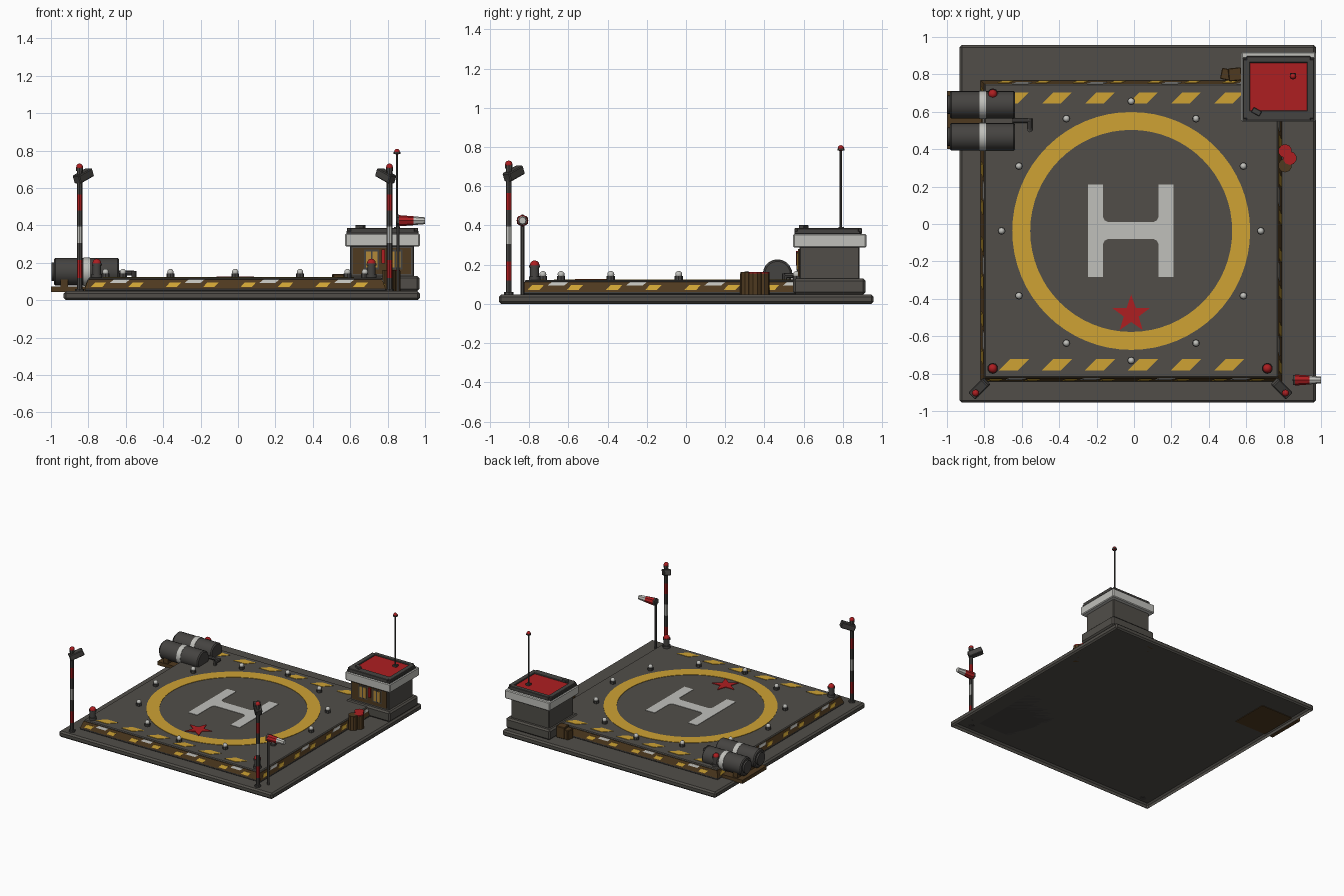
import bpy, bmesh, math
from mathutils import Matrix, Vector

if "Cube" in bpy.data.objects:
    bpy.data.objects.remove(bpy.data.objects["Cube"])

def mat(name, r, g, b):
    m = bpy.data.materials.new(name)
    m.diffuse_color = (r, g, b, 1)
    m.use_nodes = True
    m.node_tree.nodes["Principled BSDF"].inputs["Base Color"].default_value = m.diffuse_color
    return m

CONCRETE = mat("concrete grey", .082, .076, .066)
METAL = mat("dark metal", .060, .057, .053)
YELLOW = mat("marking yellow", .62, .365, .034)
WHITE = mat("marking white", .53, .53, .50)
RED = mat("signal red", .42, .013, .015)
BROWN = mat("rusty brown", .078, .042, .014)
AMBER = mat("window amber", .45, .25, .04)

def make(name, bm, m, bevel=0, smooth=False):
    bmesh.ops.recalc_face_normals(bm, faces=bm.faces)
    me = bpy.data.meshes.new(name)
    bm.to_mesh(me)
    bm.free()
    o = bpy.data.objects.new(name, me)
    bpy.context.collection.objects.link(o)
    me.materials.append(m)
    if bevel:
        b = o.modifiers.new("bevel", 'BEVEL')
        b.width, b.segments = bevel, 1
    if smooth:
        bpy.context.view_layer.objects.active = o
        o.select_set(True)
        bpy.ops.object.shade_smooth_by_angle(angle=math.radians(40))
        o.select_set(False)
    return o

def box(name, x0, x1, y0, y1, z0, z1, m, bevel=0, rot=None, open_below=False):
    bm = bmesh.new()
    c = Vector(((x0 + x1) / 2, (y0 + y1) / 2, (z0 + z1) / 2))
    M = Matrix.Translation(c) @ (rot or Matrix()) @ Matrix.Diagonal((x1 - x0, y1 - y0, z1 - z0, 1))
    bmesh.ops.create_cube(bm, size=1, matrix=M)
    if open_below:
        bmesh.ops.bevel(bm, geom=bm.edges[:], offset=bevel, segments=1, affect='EDGES')
        bm.normal_update()
        bmesh.ops.delete(bm, geom=[f for f in bm.faces if f.normal.z < -.9], context='FACES')
        bevel = 0
    return make(name, bm, m, bevel)

def rod(name, a, b, r1, m, r2=None, n=12, bevel=0, smooth=True):
    a, b = Vector(a), Vector(b)
    bm = bmesh.new()
    M = Matrix.Translation((a + b) / 2) @ (b - a).to_track_quat('Z', 'Y').to_matrix().to_4x4()
    bmesh.ops.create_cone(bm, cap_ends=True, segments=n, radius1=r1,
                          radius2=r1 if r2 is None else r2, depth=(b - a).length, matrix=M)
    return make(name, bm, m, bevel, smooth)

def dome(name, c, r, m):
    bm = bmesh.new()
    bmesh.ops.create_uvsphere(bm, u_segments=10, v_segments=6, radius=r, matrix=Matrix.Translation(c))
    return make(name, bm, m, smooth=True)

def slab(name, pts, d, m):
    # flat outline of 3D points pushed along d
    bm = bmesh.new()
    f = bm.faces.new([bm.verts.new(p) for p in pts])
    e = bmesh.ops.extrude_face_region(bm, geom=[f])
    bmesh.ops.translate(bm, verts=[v for v in e['geom'] if isinstance(v, bmesh.types.BMVert)], vec=d)
    return make(name, bm, m)

def plate(name, pts, z, m, t=.004):
    return slab(name, [(x, y, z) for x, y in pts], (0, 0, t), m)

CX, CY, TOP = -.015, -.037, .122

# open-bottomed ground slab and raised pad with sloping sides
box("base_slab", -.932, .972, -.955, .957, 0, .048, CONCRETE, .012, open_below=True)
box("pad_footing", CX - .805, CX + .805, CY - .805, CY + .805, .048, .065, METAL, .004)
rod("pad_skirt", (CX, CY, .06), (CX, CY, .112), .805 * 2 ** .5, BROWN, .786 * 2 ** .5, 4, smooth=False
    ).data.transform(Matrix.Translation((CX, CY, 0)) @ Matrix.Rotation(math.pi / 4, 4, 'Z') @ Matrix.Translation((-CX, -CY, 0)))
box("pad_deck", CX - .785, CX + .785, CY - .785, CY + .785, .108, TOP, CONCRETE, .006)

# slanted warning stripes around the skirt
for side in range(4):
    R = Matrix.Translation((CX, CY, 0)) @ Matrix.Rotation(side * math.pi / 2, 4, 'Z')
    for m, n, pitch, u0, w, zl, zh in ((YELLOW, 8, .2, -.77, .06, .072, .096), (WHITE, 4, .4, -.67, .085, .093, .111)):
        for i in range(n):
            u = u0 + i * pitch
            y = lambda z: -.808 + (z - .06) * .365
            slab("skirt_stripe", [R @ Vector(p) for p in (
                (u, y(zl), zl), (u + w, y(zl), zl), (u + w + .022, y(zh), zh), (u + .022, y(zh), zh))],
                R.to_3x3() @ Vector((0, .006, 0)), m)

# painted ring
bm = bmesh.new()
N, loops = 64, []
for r, z in ((.54, TOP), (.54, TOP + .003), (.636, TOP + .003), (.636, TOP)):
    loops.append([bm.verts.new((CX + r * math.cos(a), CY + r * math.sin(a), z))
                  for a in (2 * math.pi * i / N for i in range(N))])
for k in range(3):
    for i in range(N):
        j = (i + 1) % N
        bm.faces.new((loops[k][i], loops[k][j], loops[k + 1][j], loops[k + 1][i]))
make("landing_ring", bm, YELLOW)

# landing marking with small gussets, and star
def flat(name, x0, x1, y0, y1, m):
    plate(name, [(x0, y0), (x1, y0), (x1, y1), (x0, y1)], TOP - .001, m)
flat("marking_left_bar", -.246, -.166, -.283, .212, WHITE)
flat("marking_right_bar", .131, .212, -.283, .212, WHITE)
flat("marking_cross_bar", -.166, .131, -.08, .01, WHITE)
for x, sx in ((-.166, 1), (.131, -1)):
    for y, sy in ((.01, 1), (-.08, -1)):
        plate("marking_gusset", [(x, y), (x + .028 * sx, y), (x + .009 * sx, y + .009 * sy), (x, y + .028 * sy)], TOP - .001, WHITE)
plate("star_marking", [(CX + r * math.cos(a), -.482 + r * math.sin(a)) for r, a in
      (((.105, .042)[i % 2], math.pi / 2 + i * math.pi / 5) for i in range(10))], TOP, RED, .005)

# slanted deck stripes, front and back rows
for y in (-.783, .643):
    for i in range(6):
        x = -.722 + i * .23
        plate("deck_stripe", [(x, y), (x + .1, y), (x + .16, y + .06), (x + .06, y + .06)], TOP - .001, YELLOW)

# ring of small deck lamps
for i in range(12):
    a = i * math.pi / 6
    x, y = CX + .693 * math.cos(a), CY + .693 * math.sin(a)
    rod("deck_lamp_base", (x, y, .12), (x, y, .142), .021, METAL, n=8)
    dome("deck_lamp_dome", (x, y, .15), .018, WHITE)

# corner beacons
for x, y in ((-.755, .695), (-.755, -.772), (.713, -.772), (.713, .695)):
    rod("beacon_base", (x, y, .115), (x, y, .14), .03, METAL, n=10)
    rod("beacon_body", (x, y, .13), (x, y, .195), .023, METAL, n=10)
    rod("beacon_collar", (x, y, .185), (x, y, .197), .028, METAL, n=10)
    dome("beacon_dome", (x, y, .197), .025, RED)

# striped floodlight masts
for x, s in ((-.847, 1), (.81, -1)):
    y = -.904
    zs = (.045, .12, .215, .305, .395, .48, .565, .70)
    for k, m in enumerate((METAL, RED, METAL, WHITE, METAL, RED, METAL)):
        rod("mast_segment", (x, y, zs[k]), (x, y, zs[k + 1]), .015, m, n=8)
    rod("mast_foot", (x, y, .045), (x, y, .06), .024, METAL, n=8)
    rot = Matrix.Rotation(math.pi / 2 - s * math.pi / 4, 4, 'Z') @ Matrix.Rotation(math.radians(-22), 4, 'Y')
    hx, hy = x + .02 * s, y + .025
    box("floodlight_head", hx - .055, hx + .055, hy - .026, hy + .026, .642, .688, METAL, .005, rot)
    rod("mast_lamp_base", (x, y, .69), (x, y, .712), .018, METAL, n=8)
    dome("mast_lamp", (x, y, .712), .019, RED)

# windsock
rod("windsock_pole", (.855, -.834, .045), (.855, -.834, .42), .009, METAL, n=6)
rod("windsock_ring", (.85, -.834, .425), (.862, -.834, .425), .032, METAL, n=6)
rod("windsock_red", (.86, -.834, .425), (.937, -.834, .425), .03, RED, .024, n=8)
rod("windsock_white", (.937, -.834, .425), (1.0, -.834, .425), .024, WHITE, .018, n=8)

# control hut
box("hut_plinth", .575, .97, .547, .915, .048, .13, CONCRETE, .012)
box("hut_walls", .60, .94, .578, .885, .12, .30, CONCRETE, .005)
box("hut_white_band", .573, .972, .547, .92, .287, .357, WHITE, .006)
box("hut_roof", .58, .965, .553, .89, .355, .372, METAL, .004)
box("roof_panel", .62, .925, .608, .862, .37, .378, RED)
for a in ((.582, .62, .565, .88), (.925, .963, .565, .88), (.60, .945, .553, .608), (.60, .945, .862, .897)):
    box("roof_kerb", *a, .356, .386, METAL, .003)
box("hut_front_panel", .615, .925, .572, .58, .14, .28, BROWN)
for x0, x1, z0, m in ((.675, .755, .165, METAL), (.80, .88, .165, METAL), (.685, .745, .175, AMBER), (.81, .87, .175, AMBER)):
    box("hut_window", x0, x1, .57 if m is METAL else .567, .578, z0, .27 if m is METAL else .26, m)
for x in (.715, .84):
    box("window_bar", x - .004, x + .004, .564, .575, .17, .265, METAL)
box("wall_call_box", .767, .787, .56, .578, .195, .27, RED)
box("roof_spotlight", .63, .68, .585, .615, .383, .403, METAL, .003, Matrix.Rotation(-.5, 4, 'Z'))
box("antenna_foot", .835, .865, .777, .807, .37, .392, METAL)
rod("antenna", (.85, .79, .38), (.85, .79, .79), .006, METAL, n=6)
rod("antenna_collar", (.85, .79, .783), (.85, .79, .793), .018, METAL, n=8)
dome("antenna_lamp", (.85, .79, .794), .016, RED)

# fuel tanks on a pallet, with outlet pipe
box("tank_pallet", -1.0, -.64, .40, .71, .044, .073, BROWN)
for y in (.638, .467):
    rod("fuel_tank", (-.985, y, .152), (-.635, y, .152), .073, METAL, n=20, bevel=.008)
    rod("tank_band", (-.826, y, .152), (-.79, y, .152), .0755, WHITE, n=20)
    for x in (-.93, -.70):
        box("tank_cradle", x - .02, x + .02, y - .06, y + .06, .07, .125, BROWN)
    rod("tank_cap", (-.998, y, .152), (-.98, y, .152), .05, METAL, n=16)
rod("outlet_pipe", (-.65, .552, .145), (-.555, .552, .145), .013, METAL, n=8)
rod("outlet_elbow", (-.557, .563, .145), (-.557, .50, .145), .013, METAL, n=8)
rod("outlet_drop", (-.557, .503, .115), (-.557, .503, .155), .013, METAL, n=8)

# barrels
for x, y, m in ((.808, .39, RED), (.833, .352, RED), (.808, .313, BROWN)):
    rod("barrel", (x, y, .048), (x, y, .155), .037, BROWN, n=10, smooth=False)
    rod("barrel_lid", (x, y, .154), (x, y, .162), .036, m, n=10, smooth=False)

# crates beside the hut
box("crate_large", .505, .575, .765, .835, .048, .14, BROWN, .004, Matrix.Rotation(.1, 4, 'Z'))
box("crate_small", .465, .525, .77, .83, .048, .125, BROWN, .004, Matrix.Rotation(-.2, 4, 'Z'))
